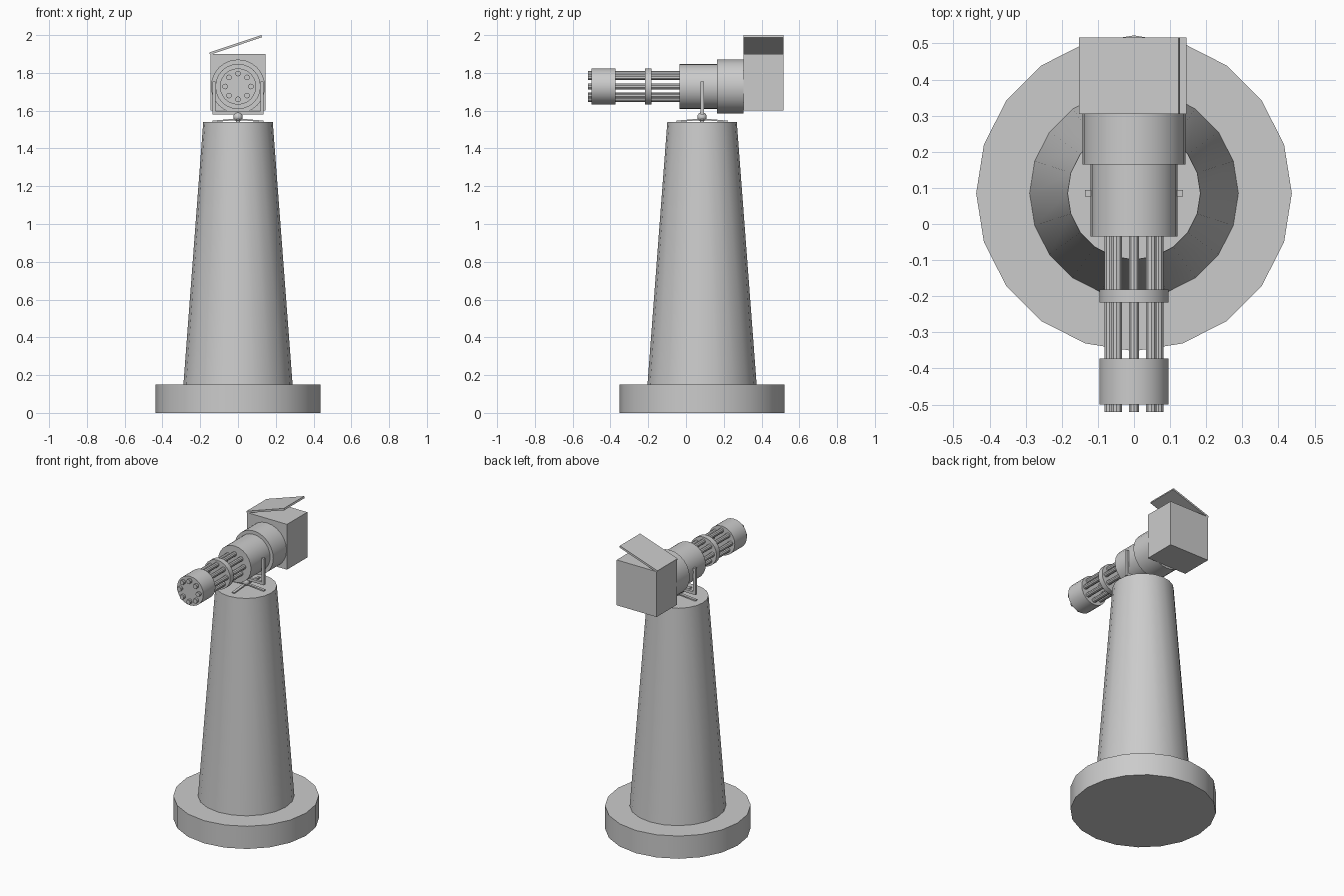
import bpy
from math import pi, sin, cos, atan2, hypot, radians

if "Cube" in bpy.data.objects:
    bpy.data.objects.remove(bpy.data.objects["Cube"])

PY = 0.085   # y of the pedestal axis
GZ = 1.728   # height of the gun axis


def smooth(ob):
    bpy.ops.object.shade_smooth_by_angle(angle=radians(35))
    return ob


def cone(name, r1, r2, z0, z1, sides):
    bpy.ops.mesh.primitive_cone_add(vertices=sides, radius1=r1, radius2=r2, depth=z1 - z0,
                                    location=(0, PY, (z0 + z1) / 2), rotation=(0, 0, pi / 2))
    bpy.context.object.name = name
    return smooth(bpy.context.object)


def drum(name, r, y0, y1, sides=24, x=0, z=GZ):
    bpy.ops.mesh.primitive_cylinder_add(vertices=sides, radius=r, depth=y1 - y0,
                                        location=(x, (y0 + y1) / 2, z), rotation=(pi / 2, 0, 0))
    bpy.context.object.name = name
    return smooth(bpy.context.object)


def box(name, centre, size, rot=(0, 0, 0)):
    bpy.ops.mesh.primitive_cube_add(size=1, location=centre, rotation=rot)
    ob = bpy.context.object
    ob.name = name
    ob.scale = size
    return ob


# pedestal
cone("base_disc", 0.437, 0.437, 0, 0.15, 20)
cone("pedestal_column", 0.289, 0.184, 0.15, 1.54, 20)

# swivel: ball joint on four sloping feet
bpy.ops.mesh.primitive_uv_sphere_add(segments=16, ring_count=8, radius=0.025,
                                     location=(0, PY, 1.567))
bpy.context.object.name = "swivel_ball"
smooth(bpy.context.object)
for i in range(4):
    a = i * pi / 2
    box(f"swivel_foot_{i}", (0.068 * cos(a), PY + 0.068 * sin(a), 1.549),
        (0.136, 0.018, 0.008), (0, radians(5), a))

# yoke
box("yoke_crossbar", (0, PY, 1.59), (0.27, 0.018, 0.018))
for s in (-1, 1):
    box("yoke_arm", (s * 0.127, PY, 1.668), (0.017, 0.018, 0.174))

# gun body and barrel clamps
drum("gun_body", 0.12, -0.035, 0.165)
drum("rear_housing", 0.143, 0.165, 0.305)
drum("barrel_clamp", 0.096, -0.218, -0.182)
drum("muzzle_clamp", 0.096, -0.5, -0.373)

# eight barrels around the axis
for i in range(8):
    a = i * pi / 4
    drum(f"barrel_{i}", 0.015, -0.52, -0.03, 10, 0.068 * cos(a), GZ + 0.068 * sin(a))

# ammunition box with its hinged lid standing open
box("ammo_box", (0, 0.41, 1.75), (0.292, 0.212, 0.3))
dx, dz = 0.275, 0.092
box("ammo_lid", (-0.0125, 0.41, 1.948), (hypot(dx, dz), 0.212, 0.012), (0, -atan2(dz, dx), 0))
